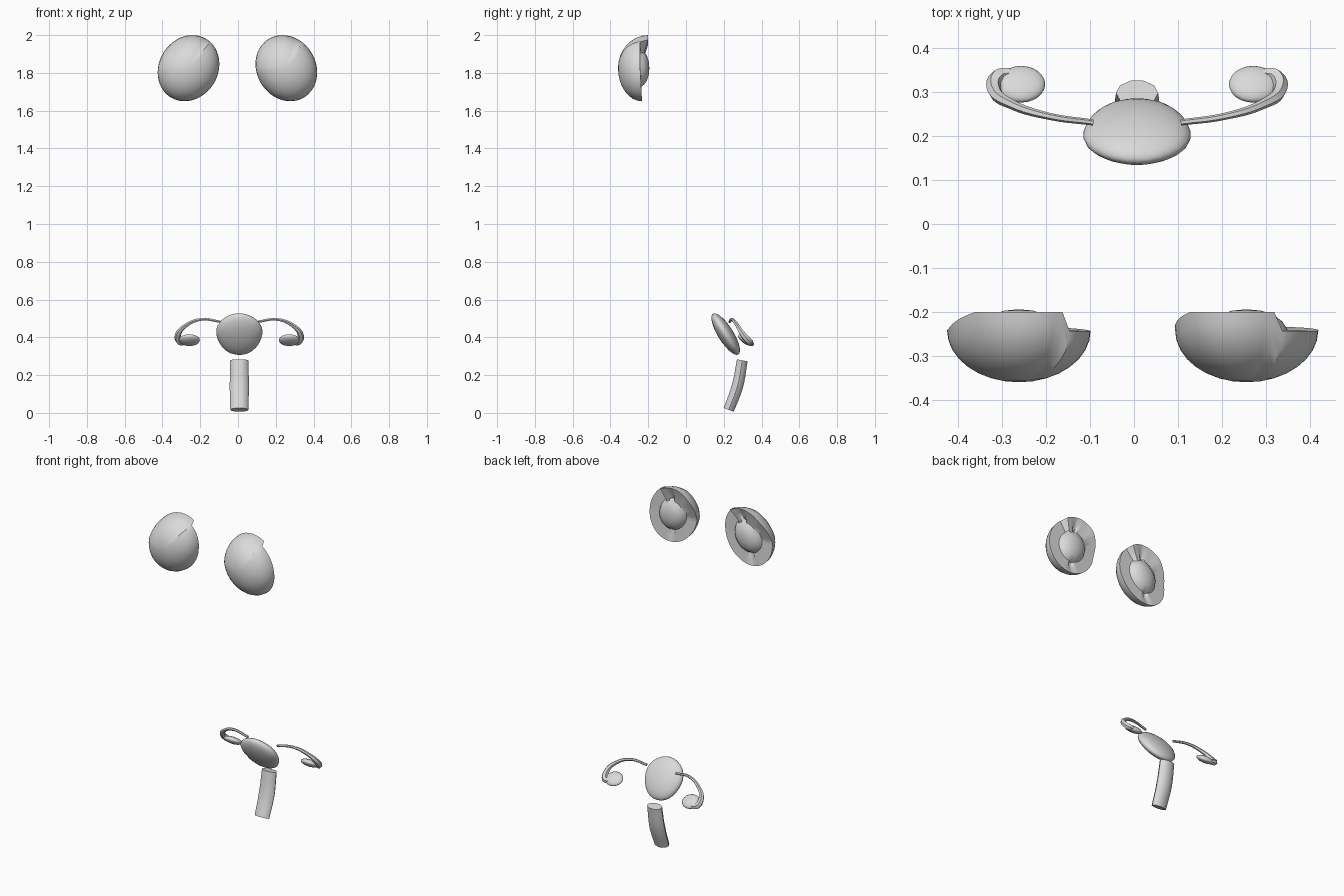
import bpy, bmesh, math
from mathutils import Matrix, Vector

if "Cube" in bpy.data.objects:
    bpy.data.objects.remove(bpy.data.objects["Cube"], do_unlink=True)

MID = 0.007  # symmetry plane of the lower organs

grey = bpy.data.materials.new("light_grey")
grey.use_nodes = True
grey.diffuse_color = (0.7, 0.7, 0.7, 1)
grey.node_tree.nodes["Principled BSDF"].inputs["Base Color"].default_value = (0.7, 0.7, 0.7, 1)


def finish(obj, angle=50):
    obj.data.materials.clear()
    obj.data.materials.append(grey)
    bpy.ops.object.select_all(action='DESELECT')
    obj.select_set(True)
    bpy.context.view_layer.objects.active = obj
    bpy.ops.object.shade_smooth_by_angle(angle=math.radians(angle))


def mesh_object(name, bm):
    bmesh.ops.recalc_face_normals(bm, faces=bm.faces)
    mesh = bpy.data.meshes.new(name)
    bm.to_mesh(mesh)
    bm.free()
    obj = bpy.data.objects.new(name, mesh)
    bpy.context.collection.objects.link(obj)
    finish(obj)
    return obj


def ellipsoid(name, center, radii, tilt, taper=0.0):
    """Ellipsoid leaning back by tilt, narrowed towards its lower end."""
    bm = bmesh.new()
    bmesh.ops.create_uvsphere(bm, u_segments=24, v_segments=14, radius=1)
    for v in bm.verts:
        v.co.x *= 1 + taper * v.co.z * (1 - v.co.z ** 2)
    turn = Matrix.Rotation(tilt, 4, 'X')
    bm.transform(Matrix.Translation(center) @ turn @ Matrix.Diagonal((*radii, 1)))
    return mesh_object(name, bm)


def tube(name, points, radii, sides, stretch=1.0):
    """Smooth capped tube along points, with x measured from MID."""
    curve = bpy.data.curves.new(name, 'CURVE')
    curve.dimensions = '3D'
    curve.bevel_depth = 1
    curve.bevel_resolution = sides // 4 - 1
    curve.resolution_u = 5
    curve.use_fill_caps = True
    spline = curve.splines.new('BEZIER')
    spline.bezier_points.add(len(points) - 1)
    for p, co, r in zip(spline.bezier_points, points, radii):
        p.co = co
        p.radius = r
        p.handle_left_type = p.handle_right_type = 'AUTO'
    obj = bpy.data.objects.new(name, curve)
    bpy.context.collection.objects.link(obj)
    bpy.ops.object.select_all(action='DESELECT')
    obj.select_set(True)
    bpy.context.view_layer.objects.active = obj
    bpy.ops.object.convert(target='MESH')
    obj = bpy.context.view_layer.objects.active
    obj.data.transform(Matrix.Translation((MID, 0, 0)) @ Matrix.Diagonal((stretch, 1, 1, 1)))
    finish(obj)
    return obj


def gland(name, cx, side, segments=48):
    """Domed front, ridged hollow back with a raised centre."""
    bm = bmesh.new()
    cz = 1.825

    def place(scale, a, y):
        dz = 0.175 * scale * math.sin(a)
        dx = 0.162 * scale * math.cos(a) - side * 0.12 * dz
        return bm.verts.new((cx + dx, y, cz + dz))

    def rim(a):
        up = math.sin(a)
        y = -0.243 + 0.01 * max(0, -up)
        if up > 0 and math.cos(a) < 0.6:
            y += 0.043 * min(1, up * 1.4)
        return y

    def hollow(a):
        groove = abs(math.cos(a + 0.06)) < 0.13
        return rim(a) * 0.5 - 0.12 - (0.015 if groove else 0)

    angles = [2 * math.pi * i / segments for i in range(segments)]
    rings = []
    # front dome from near the apex out to the rim
    for k in range(1, 9):
        t = k / 8 * math.pi / 2
        rings.append([place(math.sin(t), a, rim(a) - (0.36 + rim(a)) * math.cos(t))
                      for a in angles])
    # hollow back and raised centre
    rings.append([place(0.8, a, (rim(a) + hollow(a)) / 2) for a in angles])
    rings.append([place(0.57, a, hollow(a)) for a in angles])
    for s, y in ((0.5, -0.222), (0.38, -0.207), (0.2, -0.197)):
        rings.append([place(s, a, y) for a in angles])
    for r0, r1 in zip(rings, rings[1:]):
        for i in range(segments):
            j = (i + 1) % segments
            bm.faces.new((r0[i], r0[j], r1[j], r1[i]))
    # close both centres
    for ring, y in ((rings[0], -0.36), (rings[-1], -0.194)):
        tip = bm.verts.new((cx, y, cz))
        for i in range(segments):
            bm.faces.new((ring[i], ring[(i + 1) % segments], tip))
    obj = mesh_object(name, bm)
    finish(obj, 35)


# upper pair
gland("right_gland", -0.262, -1)
gland("left_gland", 0.256, 1)

# central body
ellipsoid("central_body", Vector((MID, 0.21, 0.417)), (0.122, 0.041, 0.127),
          math.radians(32), 0.12)

# lower canal
tube("lower_canal", [(0, 0.226, 0.016), (0, 0.272, 0.14), (0, 0.298, 0.278)],
     [0.03, 0.032, 0.03], 16, 1.6)

# side arms and their oval ends
for label, s in (("right", -1), ("left", 1)):
    path = [(0.1, 0.231, 0.483), (0.2, 0.245, 0.495), (0.285, 0.272, 0.462),
            (0.324, 0.302, 0.415), (0.315, 0.335, 0.378), (0.288, 0.342, 0.372)]
    tube(label + "_arm", [(s * x, y, z) for x, y, z in path],
         [0.007, 0.008, 0.011, 0.016, 0.019, 0.014], 8)
    ellipsoid(label + "_oval", Vector((MID + s * 0.264, 0.318, 0.385)),
              (0.055, 0.048, 0.02), math.radians(-33))
